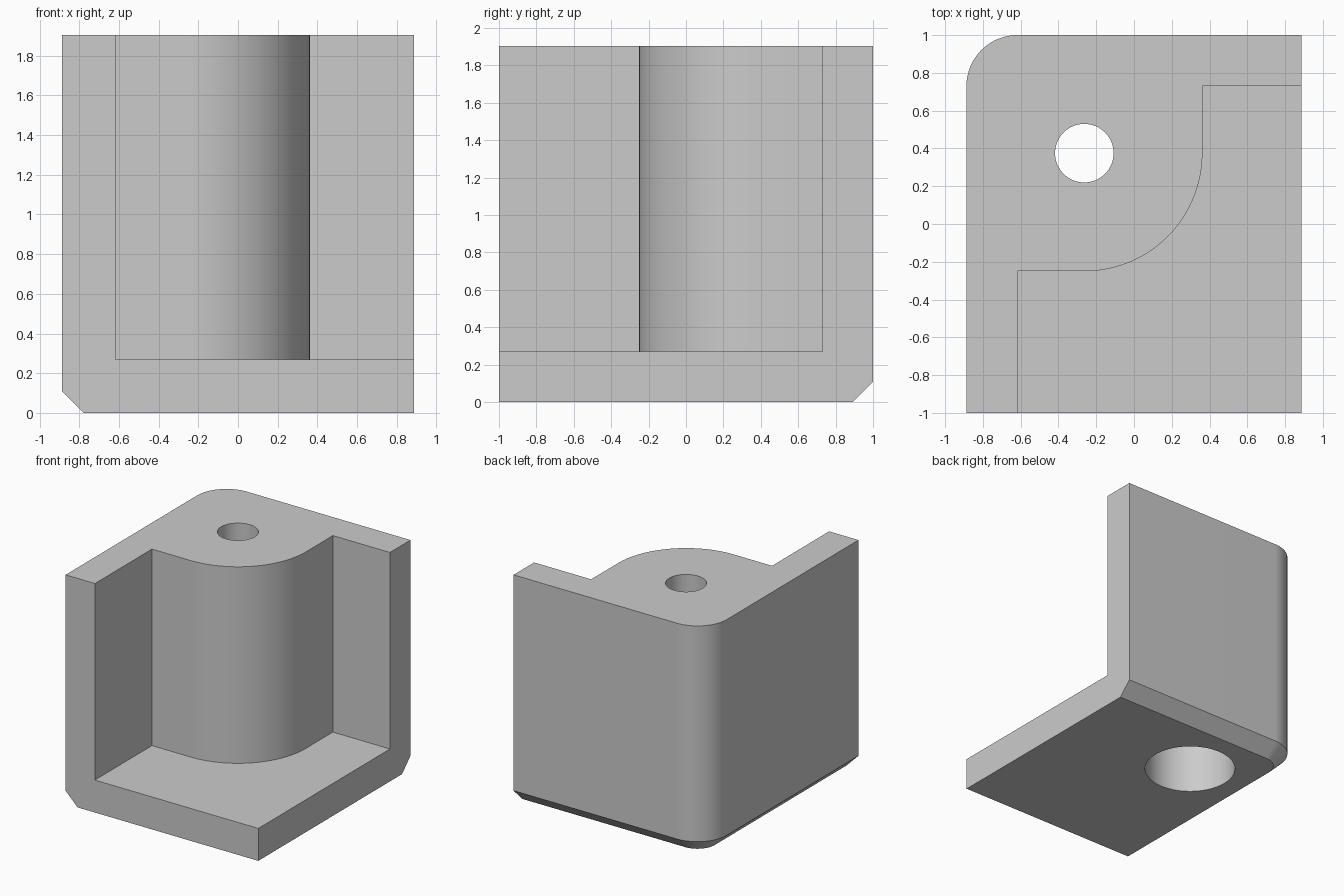
import bpy, bmesh
from math import radians, cos, sin

cube = bpy.data.objects.get("Cube")
if cube:
    bpy.data.objects.remove(cube, do_unlink=True)

# Main dimensions
X, Y, H = 0.887, 1.0, 1.905
WALL = 0.27
CHAMFER = 0.11
POST_X, POST_Y, POST_R = -0.263, 0.375, 0.625
HOLE_R, BORE_R = 0.155, 0.355

grey = bpy.data.materials.new("plain grey")
grey.use_nodes = True
colour = (0.6, 0.6, 0.6, 1)
grey.diffuse_color = colour
grey.node_tree.nodes["Principled BSDF"].inputs["Base Color"].default_value = colour


def arc(cx, cy, r, start, end, steps=32):
    angles = [radians(start + (end - start) * i / steps) for i in range(steps + 1)]
    return [(cx + r * cos(a), cy + r * sin(a)) for a in angles]


def loft(name, layers):
    """Solid through matching counter-clockwise outlines, given as (z, points)."""
    bm = bmesh.new()
    rings = [[bm.verts.new((x, y, z)) for x, y in pts] for z, pts in layers]
    bm.faces.new(rings[0][::-1])
    bm.faces.new(rings[-1])
    for low, high in zip(rings, rings[1:]):
        for i in range(len(low)):
            j = (i + 1) % len(low)
            bm.faces.new((low[i], low[j], high[j], high[i]))
    mesh = bpy.data.meshes.new(name)
    bm.to_mesh(mesh)
    bm.free()
    mesh.materials.append(grey)
    obj = bpy.data.objects.new(name, mesh)
    bpy.context.collection.objects.link(obj)
    return obj


def footprint(inset):
    # Rectangle with the back right corner rounded; inset on back and right sides
    corner = arc(-X + WALL, Y - WALL, WALL - inset, 90, 180)
    return [(-X + inset, -Y), (X, -Y), (X, Y - inset)] + corner


# Outer block with its chamfered lower edge
bracket = loft("corner_bracket", [(0, footprint(CHAMFER)), (CHAMFER, footprint(0)), (H, footprint(0))])

# Open pocket that leaves two walls, the floor and the rounded post
pocket_outline = [(-X + WALL, -Y - 1), (X + 1, -Y - 1), (X + 1, Y - WALL),
                  (POST_X + POST_R, Y - WALL)]
pocket_outline += arc(POST_X, POST_Y, POST_R, 0, -90, 40)
pocket_outline += [(-X + WALL, POST_Y - POST_R)]
pocket = loft("pocket_cutter", [(WALL, pocket_outline), (H + 1, pocket_outline)])

# Screw hole in the top and wide bore from below
hole_outline = arc(POST_X, POST_Y, HOLE_R, 0, 360, 64)[:-1]
bore_outline = arc(POST_X, POST_Y, BORE_R, 0, 360, 64)[:-1]
hole = loft("hole_cutter", [(H / 2, hole_outline), (H + 1, hole_outline)])
bore = loft("bore_cutter", [(-1, bore_outline), (H - WALL, bore_outline)])

bpy.ops.object.select_all(action="DESELECT")
bpy.context.view_layer.objects.active = bracket
bracket.select_set(True)
for cutter in (pocket, bore, hole):
    cut = bracket.modifiers.new(cutter.name, "BOOLEAN")
    cut.operation = "DIFFERENCE"
    cut.solver = "EXACT"
    cut.object = cutter
    bpy.ops.object.modifier_apply(modifier=cut.name)
    bpy.data.objects.remove(cutter, do_unlink=True)

bpy.ops.object.shade_smooth_by_angle(angle=radians(30))
